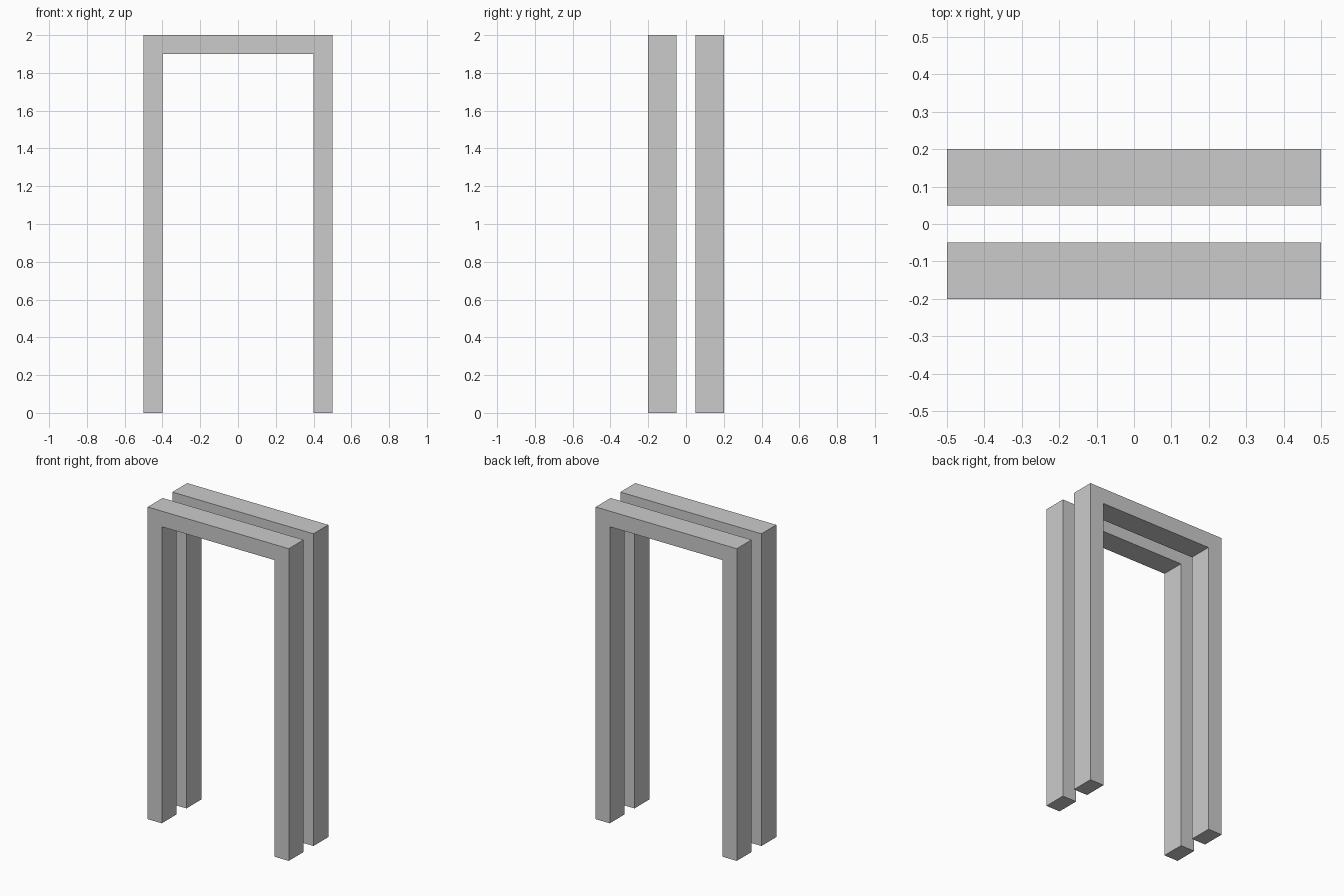
import bpy
import bmesh

if "Cube" in bpy.data.objects:
    bpy.data.objects.remove(bpy.data.objects["Cube"])

# Doorway-shaped outline in the xz plane
OUTLINE = [(-0.5, 0), (-0.4, 0), (-0.4, 1.9), (0.4, 1.9),
           (0.4, 0), (0.5, 0), (0.5, 2), (-0.5, 2)]


def make_frame(name, y_front, depth):
    """Extrude the outline backwards into a solid frame."""
    bm = bmesh.new()
    face = bm.faces.new([bm.verts.new((x, y_front, z)) for x, z in OUTLINE])
    result = bmesh.ops.extrude_face_region(bm, geom=[face], use_keep_orig=True)
    moved = [v for v in result["geom"] if isinstance(v, bmesh.types.BMVert)]
    bmesh.ops.translate(bm, verts=moved, vec=(0, depth, 0))
    bmesh.ops.recalc_face_normals(bm, faces=bm.faces)
    mesh = bpy.data.meshes.new(name)
    bm.to_mesh(mesh)
    bm.free()
    obj = bpy.data.objects.new(name, mesh)
    bpy.context.collection.objects.link(obj)
    return obj


# Two parallel frames with a gap between them
for name, y_front in (("front_frame", -0.2), ("back_frame", 0.05)):
    make_frame(name, y_front, 0.15)
